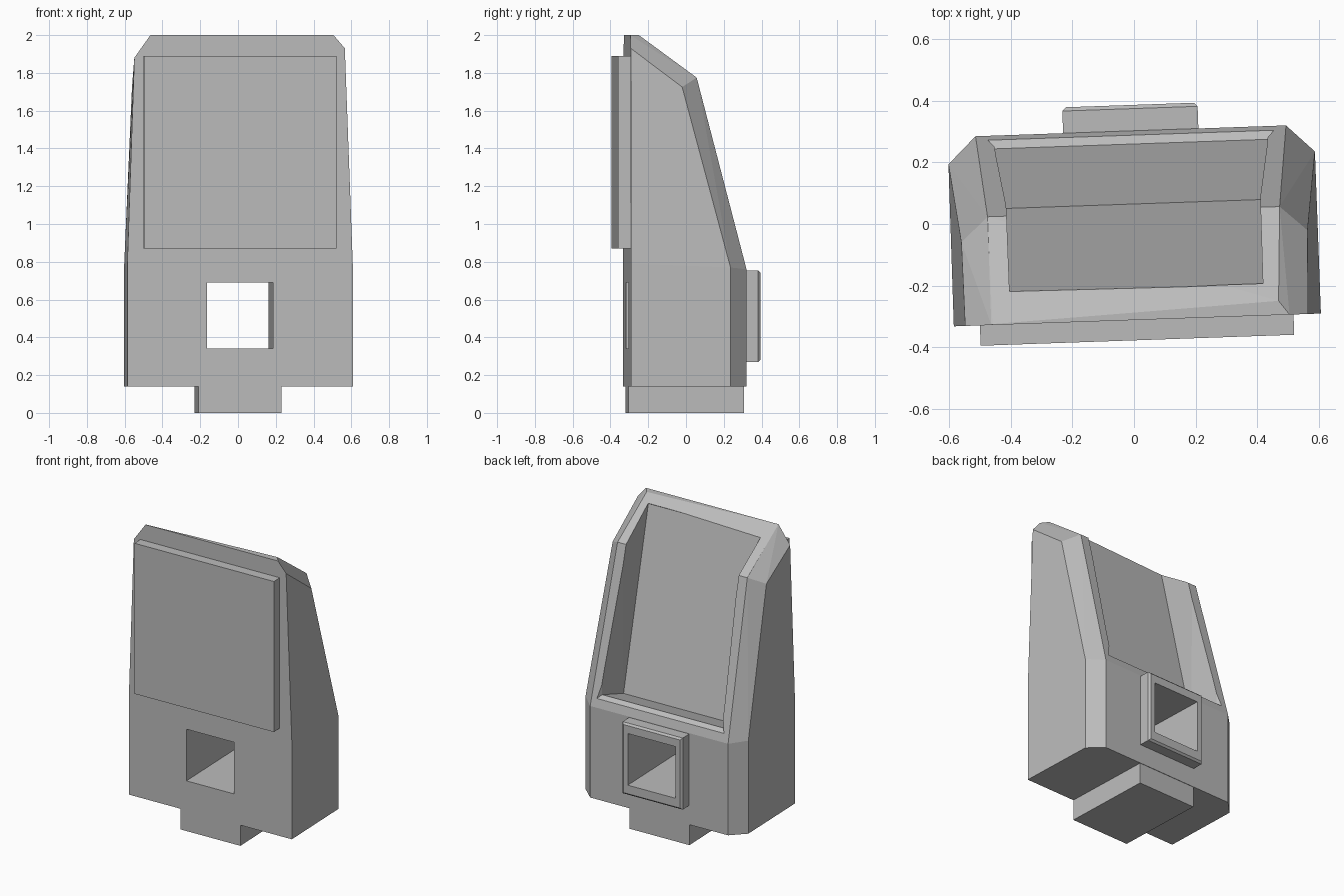
import bpy, bmesh, math
from mathutils import Matrix, Vector

cube = bpy.data.objects.get("Cube")
if cube:
    bpy.data.objects.remove(cube, do_unlink=True)

TURN = Matrix.Rotation(math.radians(2), 4, 'Z')  # whole model is turned slightly

grey = bpy.data.materials.new("plain_grey")
grey.use_nodes = True
colour = (0.5, 0.5, 0.5, 1)
grey.diffuse_color = colour
grey.node_tree.nodes["Principled BSDF"].inputs["Base Color"].default_value = colour


def finish(name, bm):
    """Turn a bmesh into a named grey object."""
    bmesh.ops.recalc_face_normals(bm, faces=bm.faces)
    bm.transform(TURN)
    mesh = bpy.data.meshes.new(name)
    bm.to_mesh(mesh)
    bm.free()
    mesh.materials.append(grey)
    obj = bpy.data.objects.new(name, mesh)
    bpy.context.collection.objects.link(obj)
    return obj


def box(name, low, high, bevel=0):
    bm = bmesh.new()
    bmesh.ops.create_cube(bm, size=1)
    low, high = Vector(low), Vector(high)
    size = high - low
    for v in bm.verts:
        v.co = (low + high) / 2 + Vector(a * b for a, b in zip(v.co, size))
    if bevel:
        edges = [e for e in bm.edges if all(v.co.y > high.y - bevel for v in e.verts)]
        bmesh.ops.bevel(bm, geom=edges, offset=bevel, segments=1, affect='EDGES')
    return finish(name, bm)


def cut(target, cutter):
    cutter.hide_render = True
    mod = target.modifiers.new("cut", 'BOOLEAN')
    mod.operation = 'DIFFERENCE'
    mod.solver = 'EXACT'
    mod.object = cutter
    bpy.context.view_layer.objects.active = target
    bpy.ops.object.modifier_apply(modifier=mod.name)


# Housing: mirrored corner points, plus uneven top corners, wrapped in a hull
corners = [(.597, -.312, .14), (.597, -.312, .79), (.596, .215, .14), (.596, .215, .77),
           (.505, .303, .14), (.505, .303, .76), (.563, -.04, 1.725), (.475, .04, 1.775)]
top_corners = [(.461, -.266, 2), (.495, -.312, 2), (.555, -.312, 1.93),
               (-.471, -.309, 2), (-.475, -.312, 2), (-.56, -.312, 1.88)]
bm = bmesh.new()
for x, y, z in corners:
    for side in (1, -1):
        bm.verts.new((side * x, y, z))
for co in top_corners:
    bm.verts.new(co)
hull = bmesh.ops.convex_hull(bm, input=bm.verts)
bmesh.ops.delete(bm, geom=[v for v in hull["geom_interior"] if isinstance(v, bmesh.types.BMVert)],
                 context='VERTS')
bmesh.ops.dissolve_limit(bm, angle_limit=math.radians(2), verts=bm.verts, edges=bm.edges)
housing = finish("housing", bm)

# Rear pocket cutter: half width, depth and height along its side profile
profile = [(.415, .065, .775), (.445, .26, .835), (.465, .289, .815), (.5, .4, .738),
           (.43, .4, 2.3), (.412, .08, 2.3), (.412, -.21, 1.955)]
bm = bmesh.new()
sides = [[bm.verts.new((s * x, y, z)) for x, y, z in profile] for s in (1, -1)]
for ring in sides:
    bm.faces.new(ring)
for i in range(len(profile)):
    j = (i + 1) % len(profile)
    bm.faces.new((sides[0][i], sides[0][j], sides[1][j], sides[1][i]))
bmesh.ops.triangulate(bm, faces=[f for f in bm.faces if len(f.verts) > 4])
pocket = finish("pocket_cutter", bm)
cut(housing, pocket)

# Collar behind the square through-hole
collar = box("rear_collar", (-.22, .29, .27), (.22, .387, .755), .012)
hole = box("hole_cutter", (-.175, -.6, .34), (.175, .6, .69))
for part in (housing, collar):
    cut(part, hole)
for helper in (pocket, hole):
    bpy.data.objects.remove(helper, do_unlink=True)

# Front plate and foot
box("front_plate", (-.512, -.378, .87), (.508, -.305, 1.89))
box("foot", (-.22, -.312, 0), (.22, .3, .15))
